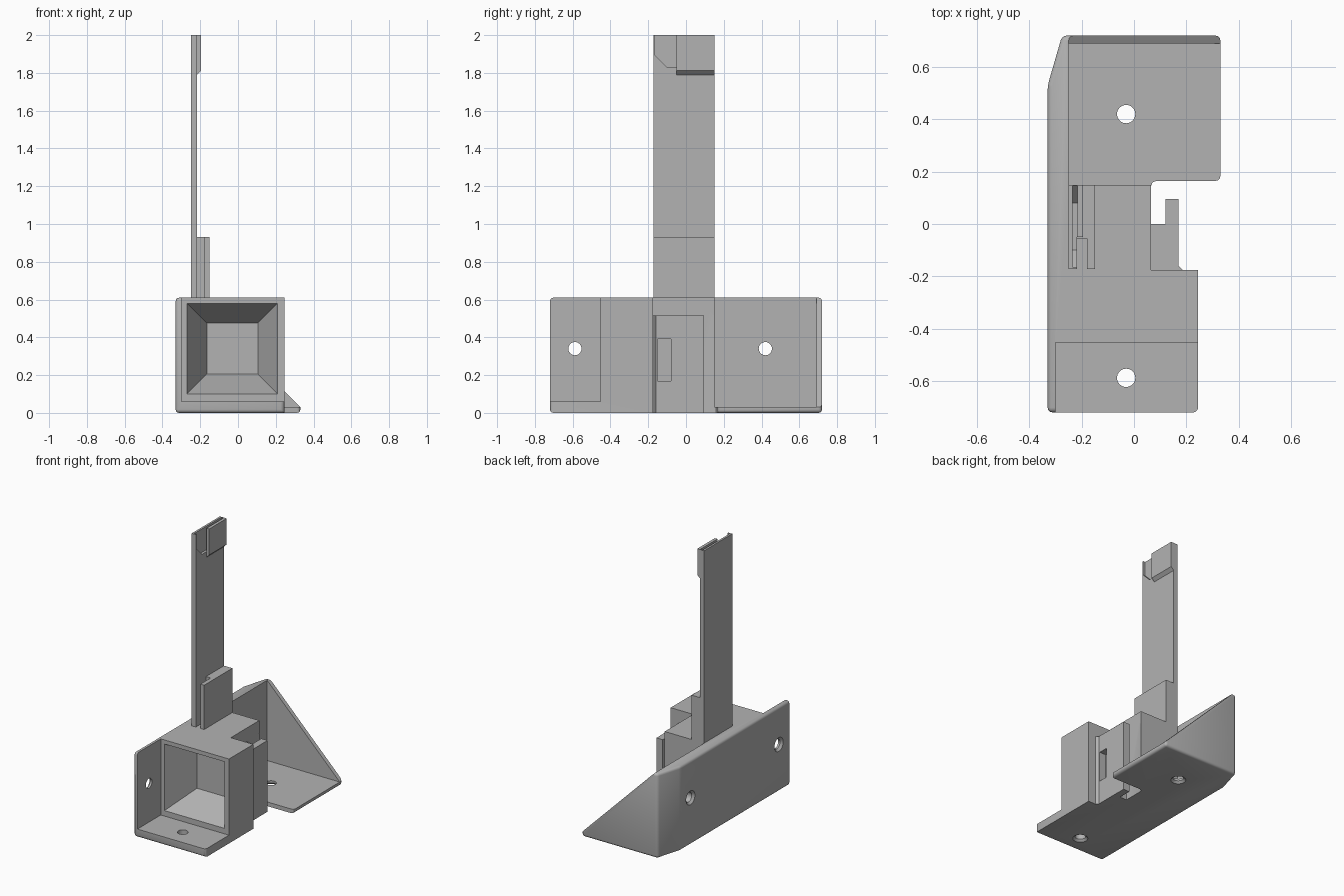
import bpy, bmesh, math
from mathutils import Matrix, Vector

if "Cube" in bpy.data.objects:
    bpy.data.objects.remove(bpy.data.objects["Cube"])

grey = bpy.data.materials.new("plain_grey")
grey.diffuse_color = (0.45, 0.45, 0.45, 1)
grey.use_nodes = True
grey.node_tree.nodes["Principled BSDF"].inputs["Base Color"].default_value = grey.diffuse_color


def finish(name, bm):
    bmesh.ops.recalc_face_normals(bm, faces=bm.faces)
    me = bpy.data.meshes.new(name)
    bm.to_mesh(me)
    bm.free()
    ob = bpy.data.objects.new(name, me)
    me.materials.append(grey)
    bpy.context.collection.objects.link(ob)
    return ob


def prism(name, pts, a, b, axis="z", rule=None, radius=0.018):
    """Extrude a 2D outline from a to b along an axis, rounding chosen edges."""
    place = {"z": lambda p, t: (p[0], p[1], t),
             "y": lambda p, t: (p[0], t, p[1]),
             "x": lambda p, t: (t, p[0], p[1])}[axis]
    bm = bmesh.new()
    lo = [bm.verts.new(place(p, a)) for p in pts]
    hi = [bm.verts.new(place(p, b)) for p in pts]
    bm.faces.new(lo)
    bm.faces.new(hi)
    n = len(pts)
    for i in range(n):
        j = (i + 1) % n
        bm.faces.new((lo[i], lo[j], hi[j], hi[i]))
    bmesh.ops.recalc_face_normals(bm, faces=bm.faces)
    if rule:
        edges = [e for e in bm.edges if rule((e.verts[0].co + e.verts[1].co) / 2)]
        bmesh.ops.bevel(bm, geom=edges, offset=radius, segments=3,
                        profile=0.5, affect="EDGES", clamp_overlap=True)
    return finish(name, bm)


def box(name, x0, x1, y0, y1, z0, z1):
    return prism(name, [(x0, y0), (x1, y0), (x1, y1), (x0, y1)], z0, z1)


def cone(name, pos, direction, r0, r1, depth):
    """Cone or cylinder starting at pos and running along direction."""
    bm = bmesh.new()
    d = Vector(direction)
    m = (Matrix.Translation(Vector(pos) + d * depth / 2)
         @ d.to_track_quat("Z", "Y").to_matrix().to_4x4())
    bmesh.ops.create_cone(bm, cap_ends=True, segments=32, radius1=r0,
                          radius2=r1, depth=depth, matrix=m)
    return finish(name, bm)


def combine(ob, other, op="DIFFERENCE"):
    other.hide_render = True
    mod = ob.modifiers.new("bool", "BOOLEAN")
    mod.operation, mod.object, mod.solver = op, other, "EXACT"
    bpy.context.view_layer.objects.active = ob
    bpy.ops.object.modifier_apply(modifier=mod.name)
    bpy.data.objects.remove(other, do_unlink=True)


# Body hull: plan outline with the hooked notch on the right side
plan = [(-0.33, -0.72), (0.245, -0.72), (0.245, -0.175), (0.185, -0.175),
        (0.17, -0.16), (0.17, 0.095), (0.12, 0.095), (0.12, 0), (0.065, 0),
        (0.065, 0.145), (0.071, 0.159), (0.085, 0.165), (0.33, 0.165),
        (0.33, 0.72), (-0.275, 0.72), (-0.33, 0.53)]
body = prism("bracket_body", plan, 0, 0.61,
             rule=lambda c: abs(c.y) > 0.7 or c.x < -0.27 or
             (c.x > 0.3 and c.z < 0.5))

# Open front corner, open back corner, sloped back gusset, lowered hook
combine(body, box("front_cut", -0.30, 0.6, -0.9, -0.453, 0.06, 0.8))
combine(body, box("back_cut", -0.25, 0.6, 0.15, 0.69, 0.03, 0.8))
combine(body, prism("gusset_cut", [(-0.25, 0.61), (-0.25, 0.8), (0.6, 0.8),
                                   (0.6, -0.24)], 0.15, 0.9, "y"))
combine(body, box("hook_cut", 0.065, 0.6, -0.175, 0.15, 0.515, 0.8))
combine(body, box("hook_slot", 0.12, 0.3, -0.15, -0.08, 0.17, 0.39))

# Tapered square socket in the front face
bm = bmesh.new()
rings = [[bm.verts.new((-0.03 + sx * r, y, 0.34 + sz * r))
          for sx, sz in ((-1, -1), (1, -1), (1, 1), (-1, 1))]
         for r, y in ((0.24 + 0.0105 * 0.477 * 2, -0.473), (0.135, -0.233))]
bm.faces.new(rings[0])
bm.faces.new(rings[1])
for i in range(4):
    j = (i + 1) % 4
    bm.faces.new((rings[0][i], rings[0][j], rings[1][j], rings[1][i]))
combine(body, finish("socket_cut", bm))

# Countersunk screw holes in the floor and in the left wall
for y in (-0.588, 0.42):
    for p, d in (((-0.03, y, -0.01), (0, 0, 1)), ((-0.34, y, 0.34), (1, 0, 0))):
        combine(body, cone("screw_hole", p, d, 0.035, 0.035, 0.14))
        combine(body, cone("countersink", p, d, 0.06, 0.03, 0.03))

# Tall post with a thin chamfered pocket near the top
post = box("tall_post", -0.25, -0.217, -0.172, 0.15, 0.60, 2.0)
# Clip on the top of the post, with a sloped underside
combine(post, prism("top_clip", [(-0.225, 1.785), (-0.217, 1.79), (-0.195, 1.812),
                                 (-0.195, 2.0), (-0.225, 2.0)], -0.05, 0.15, "y"),
        "UNION")
combine(post, prism("clip_pocket", [(-0.165, 2.1), (-0.165, 1.895), (-0.10, 1.83),
                                    (0.08, 1.83), (0.145, 1.895), (0.145, 2.1)],
                    -0.235, -0.2165, "x"))

# Stepped riser beside the post
riser = prism("post_riser", [(-0.217, -0.055), (-0.18, -0.055), (-0.18, -0.172),
                             (-0.15, -0.172), (-0.15, 0.15), (-0.217, 0.15)],
              0.60, 0.93)

# Keep flat faces crisp and rounded edges smooth
for ob in (body, post, riser):
    bpy.ops.object.select_all(action="DESELECT")
    ob.select_set(True)
    bpy.context.view_layer.objects.active = ob
    bpy.ops.object.shade_smooth_by_angle(angle=math.radians(35))
